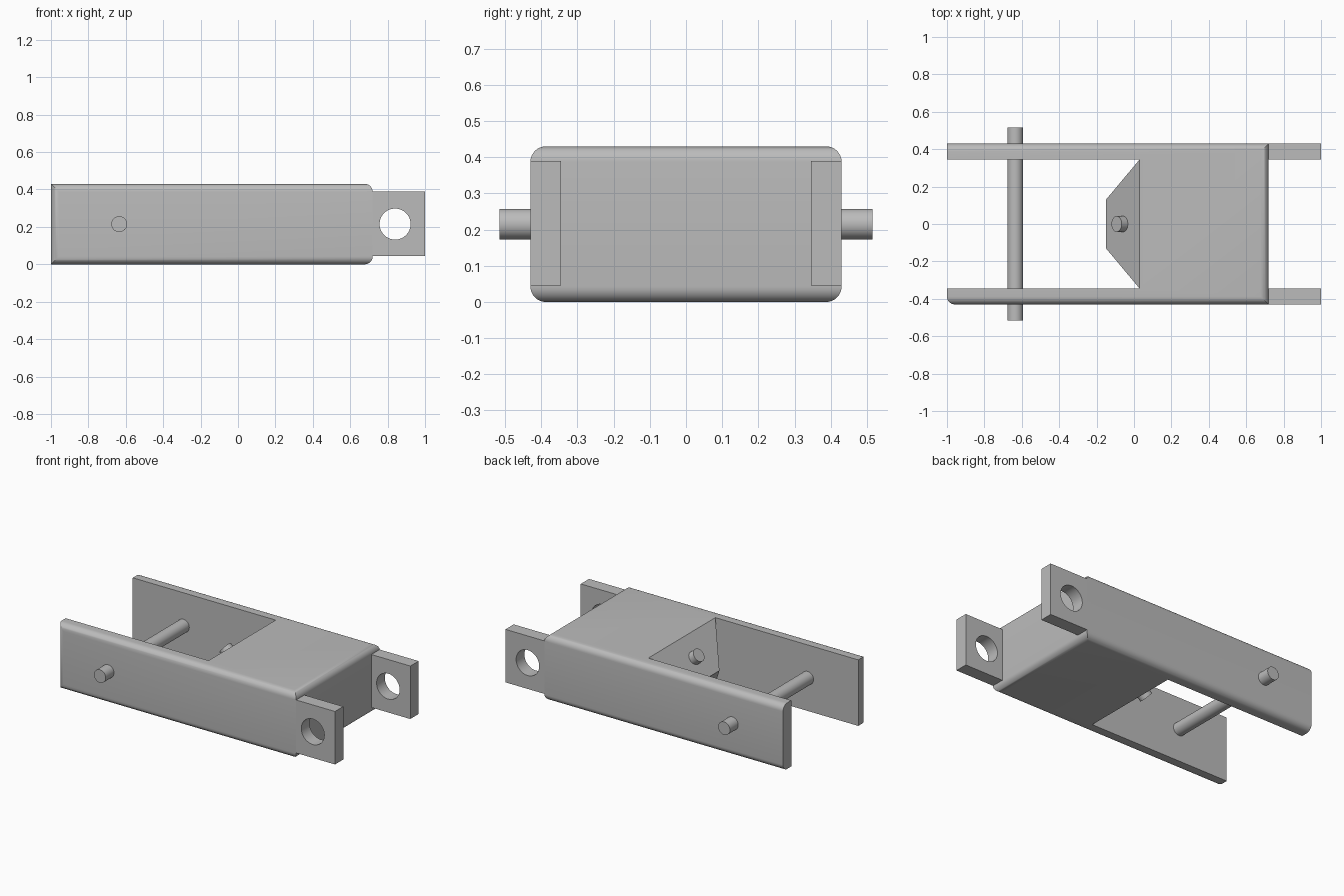
import bpy, bmesh, math
from mathutils import Vector

if "Cube" in bpy.data.objects:
    bpy.data.objects.remove(bpy.data.objects["Cube"])

H = 0.43          # overall height
MID = H / 2
OUT, INN = 0.43, 0.345   # outer and inner faces of the arms
BACK, STOP, END = -1.0, 0.03, 0.72
R = 0.0425        # edge rounding and pin radius

grey = bpy.data.materials.new("plain_grey")
grey.use_nodes = True
grey.diffuse_color = (0.5, 0.5, 0.5, 1)
grey.node_tree.nodes["Principled BSDF"].inputs["Base Color"].default_value = (0.5, 0.5, 0.5, 1)


def finish(obj, name):
    """Name, colour and shade one part."""
    obj.name = obj.data.name = name
    obj.data.materials.clear()
    obj.data.materials.append(grey)
    bpy.ops.object.select_all(action='DESELECT')
    obj.select_set(True)
    bpy.context.view_layer.objects.active = obj
    bpy.ops.object.shade_smooth_by_angle(angle=math.radians(30))
    return obj


def from_bmesh(bm, name):
    bmesh.ops.recalc_face_normals(bm, faces=bm.faces[:])
    mesh = bpy.data.meshes.new(name)
    bm.to_mesh(mesh)
    bm.free()
    obj = bpy.data.objects.new(name, mesh)
    bpy.context.collection.objects.link(obj)
    return finish(obj, name)


def rod(name, start, end):
    start, end = Vector(start), Vector(end)
    axis = end - start
    bpy.ops.mesh.primitive_cylinder_add(vertices=40, radius=R, depth=axis.length,
                                        location=(start + end) / 2)
    obj = bpy.context.object
    obj.rotation_euler = axis.to_track_quat('Z', 'Y').to_euler()
    return finish(obj, name)


# Forked body: plan outline pulled up, outer edges rounded
bm = bmesh.new()
plan = [(BACK, -OUT), (END, -OUT), (END, OUT), (BACK, OUT),
        (BACK, INN), (STOP, INN), (STOP, -INN), (BACK, -INN)]
base = bm.faces.new([bm.verts.new((x, y, 0)) for x, y in plan])
top = bmesh.ops.extrude_face_region(bm, geom=[base])["geom"]
bmesh.ops.translate(bm, vec=(0, 0, H), verts=[g for g in top if isinstance(g, bmesh.types.BMVert)])
bmesh.ops.recalc_face_normals(bm, faces=bm.faces[:])


def rounded(edge):
    a, b = (v.co for v in edge.verts)
    if abs(a.z - b.z) > 0.1:          # only one upright corner is rounded
        return a.x < BACK + 0.01 and a.y < -OUT + 0.01
    side = abs(a.y) > OUT - 0.01 and abs(a.y - b.y) < 0.01
    nose = min(a.x, b.x) > END - 0.01
    return side or nose


bmesh.ops.bevel(bm, geom=[e for e in bm.edges if rounded(e)], offset=R,
                offset_type='OFFSET', segments=8, profile=0.5, affect='EDGES')
from_bmesh(bm, "forked_body")

# Hipped block closing the slot, with its ridge facing into the fork
bm = bmesh.new()
low_a, low_b, high_b, high_a = corners = [
    bm.verts.new((STOP, y, z)) for y, z in ((-INN, 0), (INN, 0), (INN, H), (-INN, H))]
ridge_a, ridge_b = [bm.verts.new((-0.15, y, MID)) for y in (MID - INN, INN - MID)]
for loop in (corners, (low_a, low_b, ridge_b, ridge_a), (high_a, high_b, ridge_b, ridge_a),
             (low_a, high_a, ridge_a), (low_b, high_b, ridge_b)):
    bm.faces.new(loop)
from_bmesh(bm, "hipped_block")

# Short pins standing square on the two sloping faces
for label, s in (("upper", 1), ("lower", -1)):
    foot = Vector((-0.06, 0, MID + s * MID / 2))
    normal = Vector((-MID, 0, s * 0.18)).normalized()
    rod(label + "_slope_pin", foot - normal * 0.04, foot + normal * 0.043)

# Cross rod through both arms
rod("cross_rod", (-0.635, -0.515, MID), (-0.635, 0.515, MID))


# Drilled lugs, drawn as a rectangle with a round hole
def lug(name, y):
    curve = bpy.data.curves.new(name, 'CURVE')
    curve.dimensions = '2D'
    curve.fill_mode = 'BOTH'
    curve.extrude = (OUT - INN) / 2
    plate = [(0.69, 0.045), (1, 0.045), (1, 0.39), (0.69, 0.39)]
    angles = [math.tau * i / 48 for i in range(48)]
    hole = [(0.84 + 0.083 * math.cos(t), MID + 0.083 * math.sin(t)) for t in angles]
    for points in (plate, hole):
        spline = curve.splines.new('POLY')
        spline.points.add(len(points) - 1)
        for p, (x, z) in zip(spline.points, points):
            p.co = (x, z, 0, 1)
        spline.use_cyclic_u = True
    obj = bpy.data.objects.new(name, curve)
    bpy.context.collection.objects.link(obj)
    obj.location.y = y
    obj.rotation_euler.x = math.pi / 2
    bpy.ops.object.select_all(action='DESELECT')
    obj.select_set(True)
    bpy.context.view_layer.objects.active = obj
    bpy.ops.object.convert(target='MESH')
    obj = bpy.context.object
    bm = bmesh.new()
    bm.from_mesh(obj.data)
    bmesh.ops.remove_doubles(bm, verts=bm.verts[:], dist=0.0001)
    bmesh.ops.recalc_face_normals(bm, faces=bm.faces[:])
    bm.to_mesh(obj.data)
    bm.free()
    finish(obj, name)


lug("front_lug", -(OUT + INN) / 2)
lug("back_lug", (OUT + INN) / 2)
